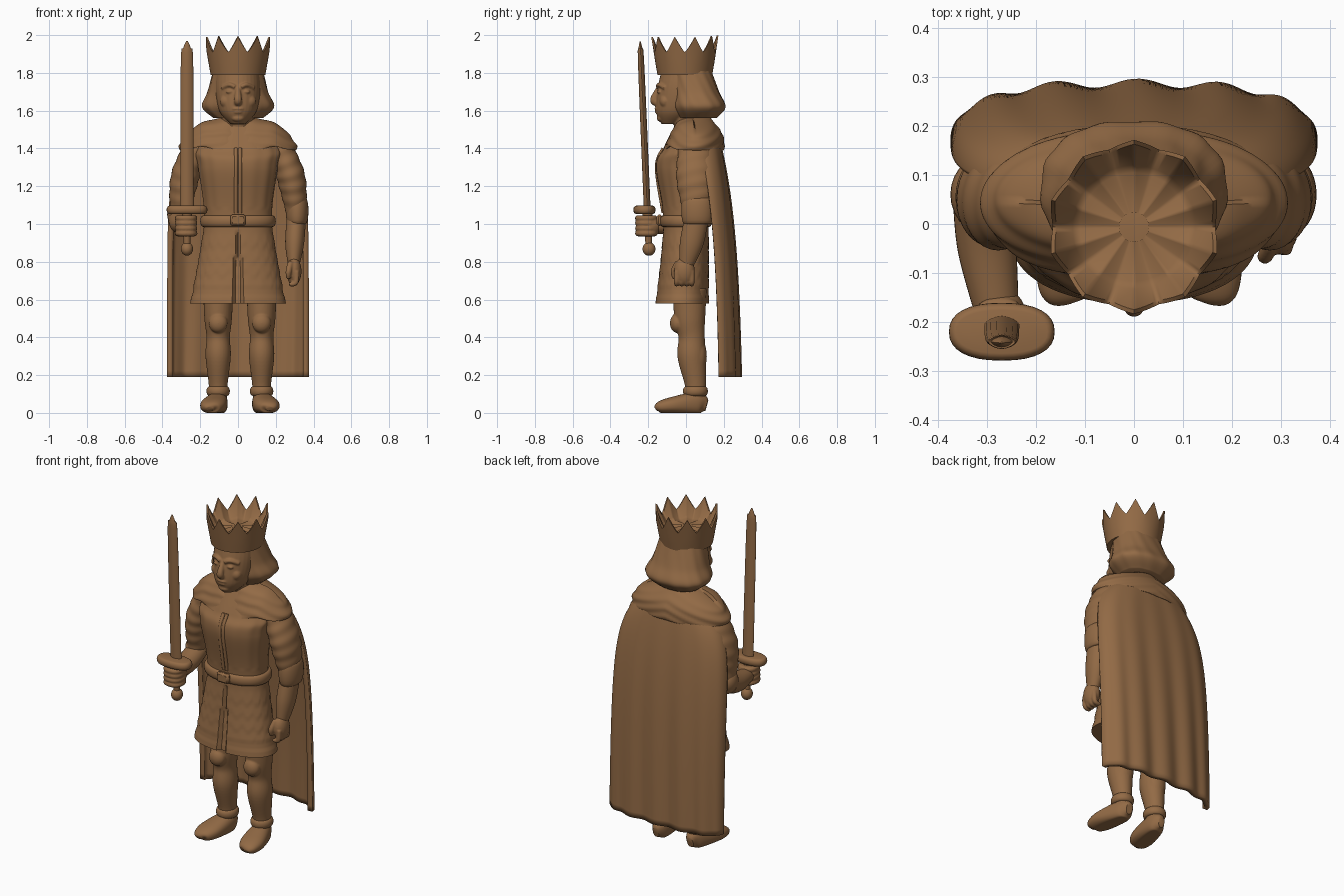
import bpy, bmesh, math
from math import sin, cos, pi, exp
from mathutils import Vector, Matrix

cube = bpy.data.objects.get("Cube")
if cube:
    bpy.data.objects.remove(cube, do_unlink=True)

BROWN = (.29, .145, .06, 1)
mat = bpy.data.materials.new("warm brown")
mat.use_nodes = True
mat.diffuse_color = BROWN
shader = next(n for n in mat.node_tree.nodes if n.type == 'BSDF_PRINCIPLED')
shader.inputs["Base Color"].default_value = BROWN

# Landmark heights and repeated positions
HEM, WAIST, CHEST, CROWN_BASE = .58, 1, 1.3, 1.79
SIDES = {"left": 1, "right": -1}
SWORD_X = -.27


def finish(name, bm):
    """Turn a bmesh into a smooth object with the shared material."""
    bmesh.ops.recalc_face_normals(bm, faces=bm.faces)
    mesh = bpy.data.meshes.new(name)
    bm.to_mesh(mesh)
    bm.free()
    mesh.shade_smooth()
    mesh.set_sharp_from_angle(angle=math.radians(50))
    mesh.materials.append(mat)
    ob = bpy.data.objects.new(name, mesh)
    bpy.context.scene.collection.objects.link(ob)
    return ob


def stitch(bm, grid, closed):
    """Fill quads between neighbouring rows of vertices."""
    for low, high in zip(grid, grid[1:]):
        for k in range(0 if closed else 1, len(low)):
            bm.faces.new((low[k - 1], low[k], high[k], high[k - 1]))


def resample(rows, steps):
    """Catmull-Rom interpolation between rows of numbers."""
    last = len(rows) - 1
    out = []
    for i in range(last):
        before, start, end, after = (rows[max(0, min(last, i + k))] for k in (-1, 0, 1, 2))
        for s in range(steps):
            t = s / steps
            out.append([b + t * (c - a + t * (2*a - 5*b + 4*c - d + t * (3*(b - c) + d - a))) / 2
                        for a, b, c, d in zip(before, start, end, after)])
    return out + [rows[last]]


def sweep(name, points, segments=32, steps=8, power=1, level=False, warp=None):
    """Skin of oval sections (x, y, z, width, depth) across a path or kept level."""
    rows = resample(points, steps)
    path = [Vector(row[:3]) for row in rows]
    bm = bmesh.new()
    rings = []
    for i, centre in enumerate(path):
        u, v = Vector((1, 0, 0)), Vector((0, 1, 0))
        if not level:
            along = (path[min(i + 1, len(path) - 1)] - path[max(i - 1, 0)]).normalized()
            u = (u - along * along.x).normalized()
            v = along.cross(u)
        width, depth = rows[i][3:]
        ring = []
        for k in range(segments):
            angle = 2 * pi * k / segments
            ca, sa = cos(angle), sin(angle)
            offset = (u * width * math.copysign(abs(ca) ** power, ca)
                      + v * depth * math.copysign(abs(sa) ** power, sa))
            ring.append(bm.verts.new(warp(centre, offset, angle) if warp else centre + offset))
        rings.append(ring)
    stitch(bm, rings, closed=True)
    bm.faces.new(rings[0])
    bm.faces.new(rings[-1])
    return finish(name, bm)


def loft(name, rings, x=0, **options):
    """Level sections given as (height, y centre, half width, half depth)."""
    return sweep(name, [(x, y, z, w, d) for z, y, w, d in rings], level=True, **options)


def tube(name, points, aspect=1, **options):
    """Path of (x, y, z, radius) with one depth-to-width aspect."""
    return sweep(name, [(x, y, z, r, r * aspect) for x, y, z, r in points], **options)


def disc(name, place, size, rim=.015, **options):
    """Oval disc or band with a rounded rim."""
    (x, y, z), (w, d, h) = place, size
    rings = []
    for k in range(9):
        a = pi * k / 8
        inset = rim * (1 - sin(a))
        rings.append((z - h * cos(a), y, w - inset, d - inset))
    return loft(name, rings, x, steps=1, **options)


def blob(name, place, size):
    bm = bmesh.new()
    bmesh.ops.create_uvsphere(bm, u_segments=24, v_segments=16, radius=1,
                              matrix=Matrix.LocRotScale(Vector(place), None, Vector(size)))
    return finish(name, bm)


def fuse(name, parts):
    """Blend overlapping parts into one sculpted skin."""
    bm = bmesh.new()
    for part in parts:
        bm.from_mesh(part.data)
        bpy.data.objects.remove(part, do_unlink=True)
    ob = finish(name, bm)
    blend = ob.modifiers.new("Blend", 'REMESH')
    blend.mode, blend.voxel_size, blend.use_smooth_shade = 'VOXEL', .005, True
    ob.modifiers.new("Soften", 'SMOOTH').iterations = 3
    return ob


# Tunic with scale rows, hem band and front slit
def tunic_warp(centre, offset, angle):
    z, grow = centre.z, 1
    if z < HEM + .04:
        grow += .015
    elif HEM + .08 < z < WAIST - .05:
        row = z / .075 + .4 * abs(sin(9 * angle))
        grow += .02 * (1 - row % 1)
    elif z > WAIST + .08:
        grow += .008 * sin(14 * angle)
    if offset.y < 0 and abs(offset.x) < .06 * (WAIST + .05 - z) and z < WAIST - .04:
        grow -= .16
    return centre + offset * grow


loft("tunic", [(HEM, -.02, .25, .14), (WAIST, 0, .18, .12), (CHEST, -.02, .21, .14),
               (1.4, 0, .22, .12), (1.54, .03, .1, .08)],
     segments=128, steps=32, power=.9, warp=tunic_warp)
disc("belt", (0, 0, WAIST + .015), (.2, .138, .03), segments=64, power=.9)
bm = bmesh.new()
bmesh.ops.create_cube(bm, size=1, matrix=Matrix.LocRotScale(
    Vector((0, -.14, WAIST + .02)), None, Vector((.08, .03, .06))))
finish("belt_buckle", bm).modifiers.new("Round", 'BEVEL').width = .01
for side, s in SIDES.items():
    x = s * .011
    tube(side + "_placket_edge", [(x, -.12, WAIST + .06, .01), (x, -.155, CHEST, .01), (x, -.12, 1.4, .01)])


# Shoulder mantle, dipping to a point on the chest
def mantle_warp(centre, offset, angle):
    co = centre + offset * (1 + .015 * sin(centre.z * 130 + abs(offset.x) * 40))
    if offset.y < 0:
        co.z += .02 * exp(-((abs(co.x) - .19) / .06) ** 2) - .035 * exp(-(co.x / .05) ** 2)
    return co


loft("mantle", [(1.43, .05, .22, .12), (1.39, .04, .31, .16), (1.45, .05, .29, .15),
                (1.5, .05, .23, .13), (1.56, .04, .1, .09)], segments=96, warp=mantle_warp)

# Long pleated cape, flaring quickly at the shoulders and then hanging
bm = bmesh.new()
grid = []
ROWS, COLUMNS = 40, 96
for i in range(ROWS + 1):
    drop = 1.31 * i / ROWS
    half_width = .36 - .23 * exp(-8 * drop)
    back = .28 - .13 * exp(-2.2 * drop)
    line = []
    for k in range(COLUMNS + 1):
        a = pi * (k / COLUMNS - .5)
        pleat = .007 * drop * sin(13 * a + drop) * cos(a)
        y = back + pleat - .1 * (1 - cos(a)) ** 1.4
        line.append(bm.verts.new((half_width * sin(a), y, 1.5 - drop)))
    grid.append(line)
stitch(bm, grid, closed=False)
cloth = finish("cape", bm).modifiers.new("Thickness", 'SOLIDIFY')
cloth.thickness, cloth.offset = .03, 0

# Head, face and neck
face = [loft("skull", [(1.53, -.08, .04, .05), (1.6, -.04, .1, .12), (1.72, -.02, .12, .13),
                       (1.85, 0, .11, .12)]),
        loft("neck", [(1.45, .02, .09, .08), (1.6, .01, .09, .08)]),
        tube("nose", [(0, -.14, 1.73, .01), (0, -.17, 1.66, .02), (0, -.15, 1.64, .02)]),
        blob("upper_lip", (0, -.15, 1.61), (.034, .017, .009)),
        blob("lower_lip", (0, -.148, 1.593), (.027, .017, .01)),
        blob("chin", (0, -.13, 1.56), (.035, .025, .02))]
for s in SIDES.values():
    face += [tube("brow", [(s * .015, -.15, 1.725, .011), (s * .045, -.142, 1.737, .011),
                           (s * .085, -.11, 1.72, .011)]),
             blob("eye", (s * .045, -.14, 1.7), (.02, .013, .009)),
             blob("cheek", (s * .06, -.11, 1.65), (.036, .03, .035))]
fuse("head", face)


# Chin-length hair rolled under at the tips
def hair_warp(centre, offset, angle):
    return centre + offset * (1 + .012 * sin(13 * angle + 25 * centre.z))


loft("hair", [(1.56, .06, .13, .1), (1.62, .07, .19, .14), (1.7, .05, .16, .125), (1.82, .02, .13, .11)],
     segments=64, power=.85, warp=hair_warp)


# Crown with ten flared points around a sunken top
def crown_warp(centre, offset, angle):
    phase = (10 * (angle / (2 * pi) + .25) + .5) % 1
    spike = (1 - abs(2 * phase - 1)) ** 1.2
    spike *= min(1, max(0, (centre.z - CROWN_BASE - .07) / .05))
    tall = .08 + .08 * max(0, offset.y - .06)
    return centre + offset * (1 + .07 * spike) + Vector((0, 0, tall * spike))


wall = [(CROWN_BASE + .02 * k, .145 + .0035 * k) for k in range(7)]
bowl = [(wall[-1][0], .158), (1.87, .125), (1.865, .11), (1.87, .03)]
loft("crown", [(z, -.006, r, r) for z, r in wall + bowl], segments=160, steps=1, warp=crown_warp)


# Sleeves with soft folds, cuffs and forearms
def sleeve_warp(centre, offset, angle):
    return centre + offset * (1 + .025 * sin(95 * centre.z + 1.5 * sin(angle)))


for side, s in SIDES.items():
    tube(side + "_sleeve", [(s * .2, .05, 1.45, .06), (s * .28, .05, 1.25, .075), (s * .31, .06, 1.04, .05)],
         aspect=1.35, steps=24, warp=sleeve_warp)
disc("left_cuff", (.313, .06, 1.07), (.06, .085, .07))
blob("right_elbow", (-.315, .06, 1.05), (.06, .075, .07))
tube("left_forearm", [(.31, .06, 1.05, .05), (.3, .03, .9, .05), (.295, 0, .78, .03)], aspect=1.25)
tube("right_forearm", [(-.31, .05, 1.03, .06), (-.3, -.05, 1, .06), (-.28, -.18, .99, .045)], aspect=.9)

# Relaxed left hand, and right hand gripping the sword
hand = [blob("palm", (.296, -.008, .75), (.04, .055, .075)),
        tube("thumb", [(.28, -.04, .8, .015), (.268, -.065, .75, .016), (.266, -.06, .71, .01)])]
fist = [blob("fist_core", (SWORD_X, -.19, .99), (.05, .06, .055))]
for i in range(4):
    step = .027 * i
    y = step - .05
    hand.append(tube("finger", [(.31, y, .75, .014), (.305, y, .69, .014), (.27, y, .68, .01)]))
    fist.append(disc("grip_finger", (SWORD_X - .005, -.21, .95 + step), (.06, .06, .015), power=.85))
fuse("left_hand", hand)
fuse("right_hand", fist)


# Sword leaning slightly forward
def sword_part(name, profile, thin, **options):
    """Profile of (height, half width) along the leaning axis."""
    loft(name, [(z, -.16 - .042 * z, w, w * thin) for z, w in profile], SWORD_X, **options)


sword_part("sword_blade", [(1.08, .036), (1.84, .033), (1.93, .02), (1.97, .003)], .5, segments=16, power=1.25)
sword_part("sword_grip", [(.87, .016), (1.03, .024), (1.08, .034)], 1)
disc("sword_guard", (SWORD_X, -.22, 1.075), (.108, .059, .022), power=.85)
blob("sword_pommel", (SWORD_X, -.196, .868), (.032, .034, .036))


# Legs, knee guards, boot cuffs and shoes
def ground_warp(centre, offset, angle):
    co = centre + offset
    co.z = max(co.z, 0)
    return co


for side, s in SIDES.items():
    x = s * .115 + .01
    fuse(side + "_leg", [
        tube("limb", [(x, .02, .66, .08), (x, .02, .5, .073), (x, .03, .4, .062), (x, .03, .3, .067),
                      (x, .05, .15, .05), (x, .05, .05, .045)], aspect=1.12),
        blob("knee", (x, -.045, .475), (.05, .04, .052)),
        blob("calf", (x, .065, .3), (.055, .045, .1))])
    disc(side + "_boot_cuff", (x, .05, .115), (.062, .066, .025))
    toe = x + s * .04
    sweep(side + "_shoe", [(x, .11, .04, .02, .03), (x, .06, .05, .05, .06), (toe - s * .015, -.07, .04, .068, .045),
                           (toe, -.14, .03, .05, .03), (toe, -.16, .02, .015, .01)], power=.85, warp=ground_warp)
